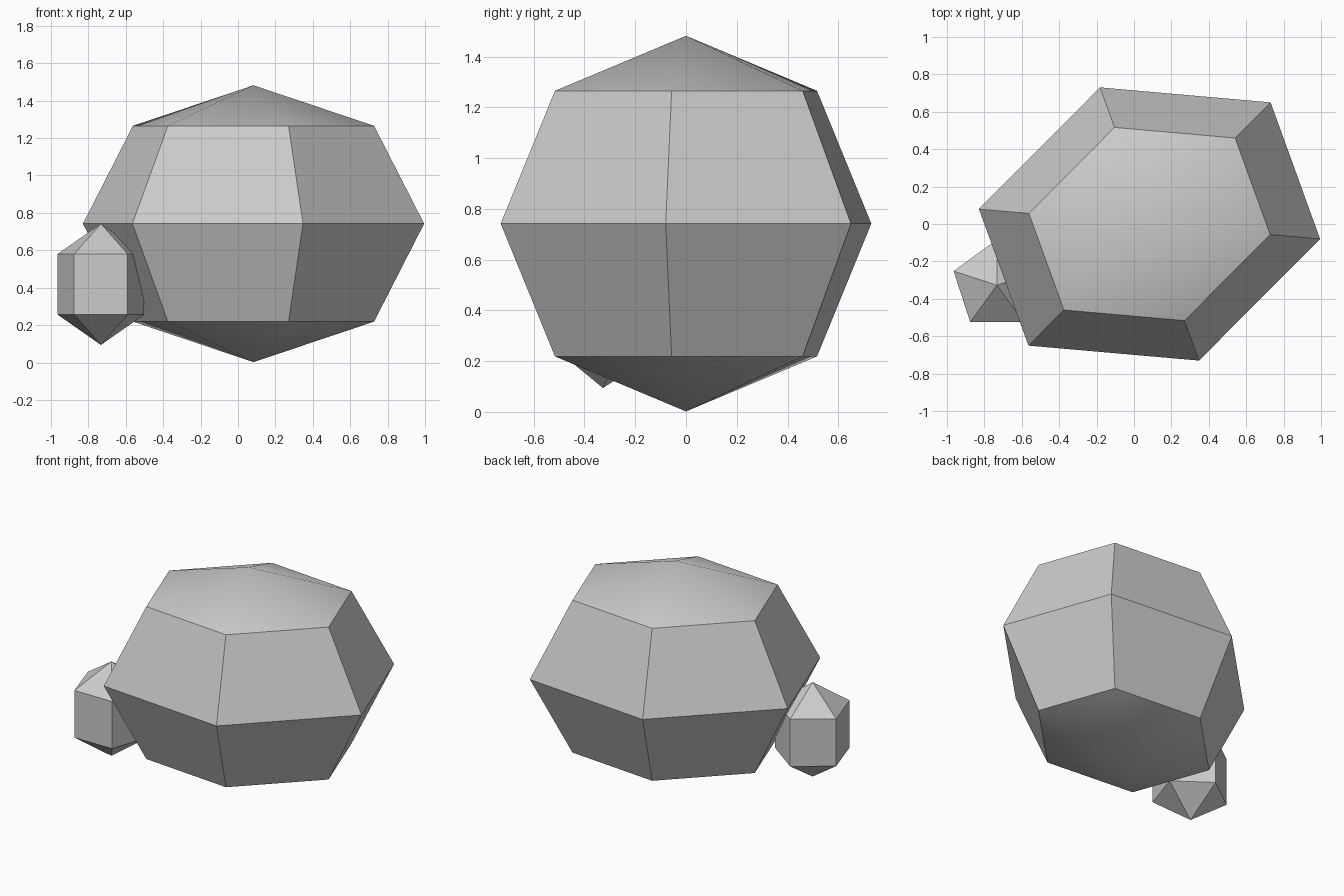
import bpy
import bmesh
from math import sin, cos, pi, radians
from mathutils import Vector

cube = bpy.data.objects.get("Cube")
if cube:
    bpy.data.objects.remove(cube, do_unlink=True)

# Plain grey stone
stone = bpy.data.materials.new("stone_grey")
stone.use_nodes = True
grey = (0.6, 0.6, 0.6, 1)
stone.diffuse_color = grey
stone.node_tree.nodes["Principled BSDF"].inputs["Base Color"].default_value = grey


def add_rock(name, centre, axis_a, axis_b, half_height, sides, bands):
    """Low-poly ball, stretched so its equator follows axis_a and axis_b."""
    a, b, up = Vector(axis_a), Vector(axis_b), Vector((0, 0, half_height))
    bm = bmesh.new()
    top = bm.verts.new(up)
    bottom = bm.verts.new(-up)
    rings = []
    for i in range(1, bands):
        tilt = pi * i / bands
        rings.append([bm.verts.new(up * cos(tilt) + sin(tilt) *
                                   (a * cos(2 * pi * s / sides) + b * sin(2 * pi * s / sides)))
                      for s in range(sides)])
    for s in range(sides):
        n = (s + 1) % sides
        bm.faces.new((top, rings[0][s], rings[0][n]))
        bm.faces.new((bottom, rings[-1][n], rings[-1][s]))
        for hi, lo in zip(rings, rings[1:]):
            bm.faces.new((hi[s], lo[s], lo[n], hi[n]))
    bmesh.ops.recalc_face_normals(bm, faces=bm.faces[:])
    mesh = bpy.data.meshes.new(name)
    bm.to_mesh(mesh)
    bm.free()
    mesh.materials.append(stone)
    rock = bpy.data.objects.new(name, mesh)
    rock.location = centre
    bpy.context.collection.objects.link(rock)
    # Shallow caps blend smoothly, steeper edges stay sharp
    bpy.ops.object.select_all(action='DESELECT')
    rock.select_set(True)
    bpy.context.view_layer.objects.active = rock
    bpy.ops.object.shade_smooth_by_angle(angle=radians(30))
    return rock


# Large six-sided boulder
add_rock("large_rock", (0.083, 0, 0.742), (0.912, -0.08, 0), (0.221, 0.797, 0), 0.74, 6, 4)
# Small five-sided stone resting against it
add_rock("small_rock", (-0.733, -0.327, 0.418), (0, 0.281, 0), (-0.281, 0, 0), 0.324, 5, 3)
